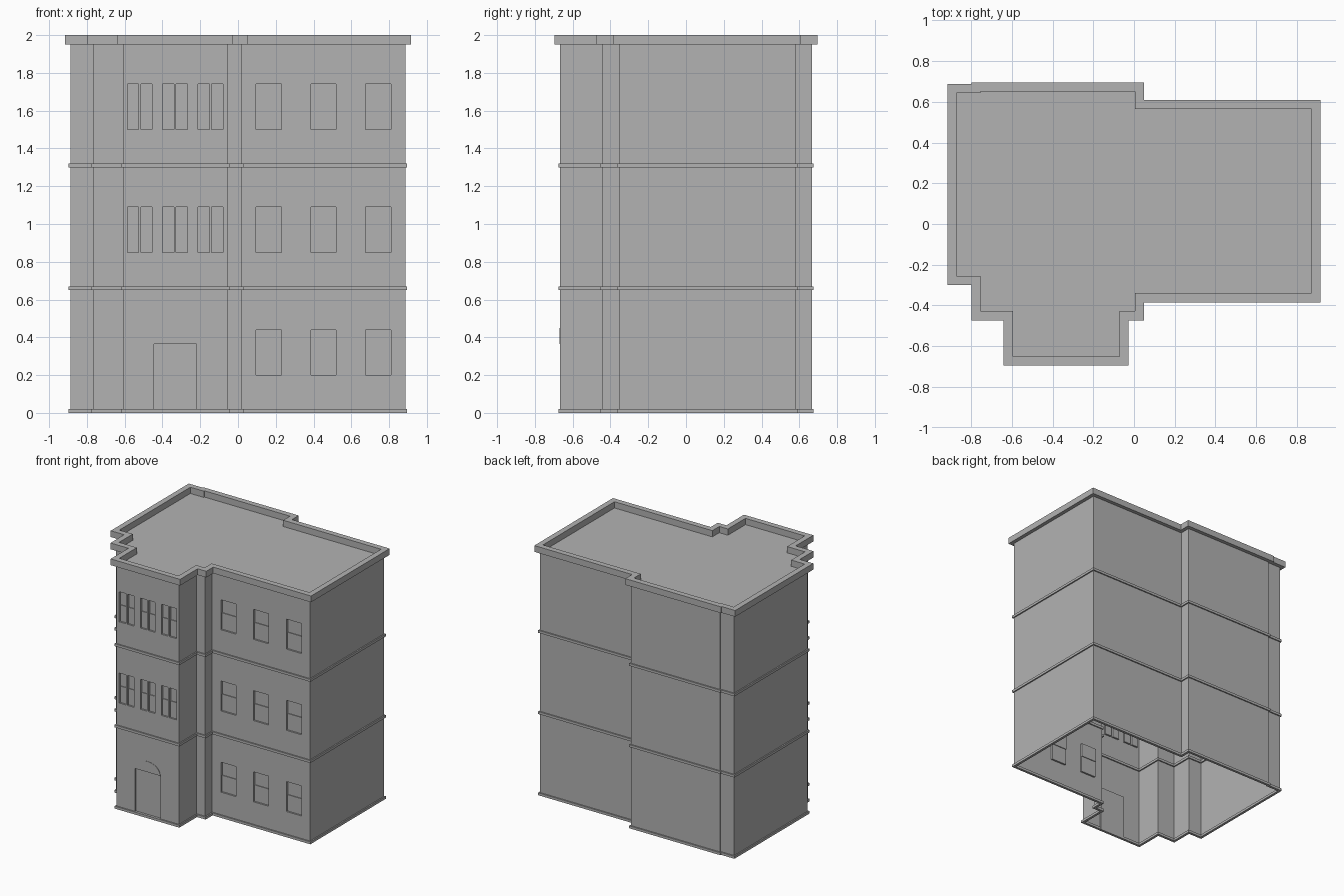
import bpy, bmesh, math

if "Cube" in bpy.data.objects:
    bpy.data.objects.remove(bpy.data.objects["Cube"])

stone = bpy.data.materials.new("stone_grey")
stone.diffuse_color = (0.448, 0.448, 0.448, 1)
stone.use_nodes = True
stone.node_tree.nodes["Principled BSDF"].inputs["Base Color"].default_value = stone.diffuse_color

FLOOR = 0.65
ROOF_Z = 1.95
FRONT_WING, FRONT_MAIN = -0.666, -0.355

# Footprint of the walls, counter-clockwise seen from above
OUTLINE = [(-0.887, -0.27), (-0.768, -0.27), (-0.768, -0.443), (-0.61, -0.443),
           (-0.61, FRONT_WING), (-0.056, FRONT_WING), (-0.056, -0.443), (0.02, -0.443),
           (0.02, FRONT_MAIN), (0.886, FRONT_MAIN), (0.886, 0.58), (0.02, 0.58),
           (0.02, 0.666), (-0.768, 0.666), (-0.768, 0.658), (-0.887, 0.658)]


def finish(name, bm):
    bmesh.ops.remove_doubles(bm, verts=bm.verts, dist=0.0001)
    me = bpy.data.meshes.new(name)
    bm.to_mesh(me)
    bm.free()
    me.materials.append(stone)
    ob = bpy.data.objects.new(name, me)
    bpy.context.collection.objects.link(ob)
    return ob


def quad(bm, *pts):
    bm.faces.new([bm.verts.new(p) for p in pts])


def offset(d):
    """Footprint moved outwards by d."""
    out = []
    n = len(OUTLINE)
    for i, (x, y) in enumerate(OUTLINE):
        px, py = OUTLINE[i - 1]
        qx, qy = OUTLINE[(i + 1) % n]
        nx = ny = 0
        for ex, ey in ((x - px, y - py), (qx - x, qy - y)):
            if abs(ex) > abs(ey):
                ny = -math.copysign(1, ex)
            else:
                nx = math.copysign(1, ey)
        out.append((x + nx * d, y + ny * d))
    return out


def ring(name, inner, outer, z0, z1):
    """Closed moulding that follows the footprint."""
    bm = bmesh.new()
    a, b = offset(inner), offset(outer)
    for i in range(len(a)):
        j = (i + 1) % len(a)
        quad(bm, (*b[i], z0), (*b[j], z0), (*b[j], z1), (*b[i], z1))
        quad(bm, (*a[j], z0), (*a[i], z0), (*a[i], z1), (*a[j], z1))
        quad(bm, (*b[i], z1), (*b[j], z1), (*a[j], z1), (*a[i], z1))
        quad(bm, (*a[i], z0), (*a[j], z0), (*b[j], z0), (*b[i], z0))
    return finish(name, bm)


def recessed_wall(bm, xa, xb, y, openings):
    """Front wall cut into cells; each opening (x0, x1, z0, z1, depth) is set back."""
    xs = sorted({round(v, 4) for o in openings for v in o[:2]} | {xa, xb})
    zs = sorted({round(v, 4) for o in openings for v in o[2:4]} | {0, ROOF_Z})

    def depth(i, k):
        cx, cz = (xs[i] + xs[i + 1]) / 2, (zs[k] + zs[k + 1]) / 2
        for x0, x1, z0, z1, d in openings:
            if x0 < cx < x1 and z0 < cz < z1:
                return d
        return 0

    for i in range(len(xs) - 1):
        for k in range(len(zs) - 1):
            x0, x1, z0, z1 = xs[i], xs[i + 1], zs[k], zs[k + 1]
            d = y + depth(i, k)
            quad(bm, (x0, d, z0), (x1, d, z0), (x1, d, z1), (x0, d, z1))
            if i:
                e = y + depth(i - 1, k)
                if e != d:
                    quad(bm, (x0, e, z0), (x0, d, z0), (x0, d, z1), (x0, e, z1))
            if k:
                e = y + depth(i, k - 1)
                if e != d:
                    quad(bm, (x0, e, z0), (x1, e, z0), (x1, d, z0), (x0, d, z0))


def sash(x0, x1, floor):
    """Lower and upper sash, the upper one set deeper."""
    z = floor * FLOOR
    return [(x0, x1, z + 0.20, z + 0.33, 0.014), (x0, x1, z + 0.33, z + 0.44, 0.02)]


# Windows and door
main_open, wing_open = [], []
for f in range(3):
    for c in (0.163, 0.453, 0.743):
        main_open += sash(c - 0.067, c + 0.067, f)
    if f:
        for c in (-0.52, -0.333, -0.146):
            wing_open += sash(c - 0.066, c - 0.006, f)
            wing_open += sash(c + 0.006, c + 0.066, f)
DOOR_X, DOOR_W, DOOR_H = -0.333, 0.112, 0.365
wing_open.append((DOOR_X - DOOR_W, DOOR_X + DOOR_W, 0, DOOR_H, 0.012))

# Walls: single shell, open at the bottom
bm = bmesh.new()
for i, (ax, ay) in enumerate(OUTLINE):
    bx, by = OUTLINE[(i + 1) % len(OUTLINE)]
    if ay == by == FRONT_WING:
        recessed_wall(bm, ax, bx, ay, wing_open)
    elif ay == by == FRONT_MAIN:
        recessed_wall(bm, ax, bx, ay, main_open)
    else:
        quad(bm, (ax, ay, 0), (bx, by, 0), (bx, by, ROOF_Z), (ax, ay, ROOF_Z))
finish("walls", bm)

# Flat roof
bm = bmesh.new()
bm.faces.new([bm.verts.new((x, y, ROOF_Z)) for x, y in OUTLINE])
finish("roof", bm)

# Floor bands and cornice
for f, name in enumerate(("base_band", "first_floor_band", "second_floor_band")):
    ring(name, -0.01, 0.01, f * FLOOR, f * FLOOR + 0.02)
ring("cornice", -0.015, 0.03, ROOF_Z, 2.0)

# Half-round fanlight plate above the door
bm = bmesh.new()
N = 16
arc = [(DOOR_X + DOOR_W * math.cos(math.pi * t / N),
        DOOR_H + 0.085 * math.sin(math.pi * t / N)) for t in range(N + 1)]
y0, y1 = FRONT_WING - 0.003, FRONT_WING + 0.003
bm.faces.new([bm.verts.new((x, y0, z)) for x, z in arc]).normal_update()
for i in range(N + 1):
    (ax, az), (bx, bz) = arc[i], arc[(i + 1) % (N + 1)]
    quad(bm, (ax, y0, az), (ax, y1, az), (bx, y1, bz), (bx, y0, bz))
bm.faces.new([bm.verts.new((x, y1, z)) for x, z in reversed(arc)])
bmesh.ops.remove_doubles(bm, verts=bm.verts, dist=0.0001)
bmesh.ops.recalc_face_normals(bm, faces=bm.faces)
finish("door_fanlight", bm)
